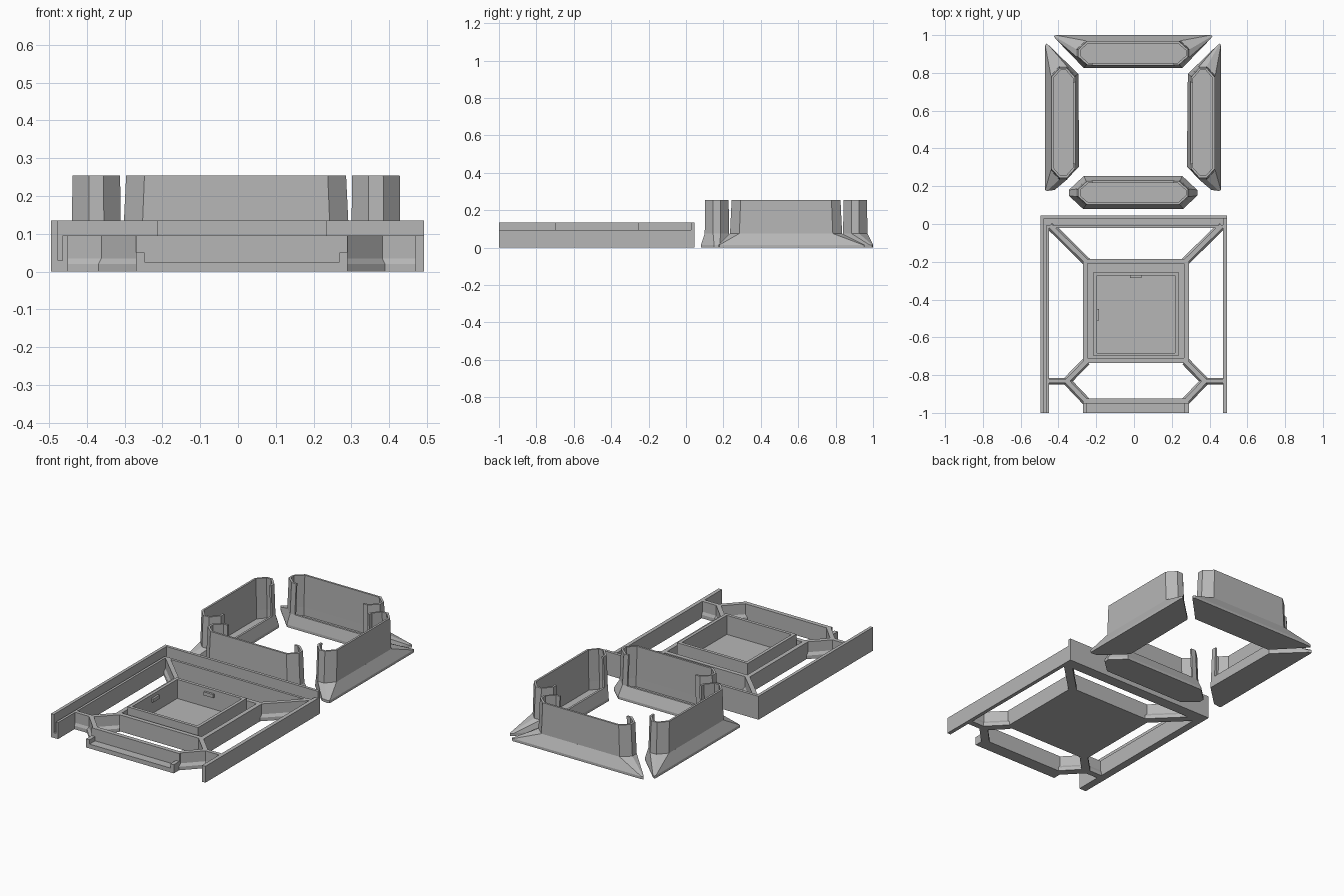
import bpy
import bmesh
from math import radians
from mathutils import Matrix, Vector

cube = bpy.data.objects.get("Cube")
if cube:
    bpy.data.objects.remove(cube, do_unlink=True)

GRAY = (0.47, 0.47, 0.47, 1.0)
mat = bpy.data.materials.new("light gray plastic")
mat.use_nodes = True
mat.diffuse_color = GRAY
mat.node_tree.nodes["Principled BSDF"].inputs["Base Color"].default_value = GRAY


def loft(name, rings):
    """Closed solid through rings given as (points, height)."""
    bm = bmesh.new()
    loops = [[bm.verts.new((x, y, z)) for x, y in pts] for pts, z in rings]
    for low, high in zip(loops, loops[1:]):
        n = len(low)
        for i in range(n):
            j = (i + 1) % n
            bm.faces.new((low[i], low[j], high[j], high[i]))
    bm.faces.new(loops[0][::-1])
    bm.faces.new(loops[-1])
    bmesh.ops.recalc_face_normals(bm, faces=bm.faces)
    mesh = bpy.data.meshes.new(name)
    bm.to_mesh(mesh)
    bm.free()
    mesh.materials.append(mat)
    obj = bpy.data.objects.new(name, mesh)
    bpy.context.collection.objects.link(obj)
    return obj


def box(name, x0, x1, y0, y1, z0, z1):
    pts = [(x0, y0), (x1, y0), (x1, y1), (x0, y1)]
    return loft(name, [(pts, z0), (pts, z1)])


def bar(name, a, b, foot, top, z0, z1):
    """Straight wall from a to b with a wider foot."""
    a, b = Vector(a), Vector(b)
    along = (b - a).normalized()
    side = Vector((-along.y, along.x))

    def outline(w):
        s = side * w / 2
        return [a - s, b - s, b + s, a + s]
    return loft(name, [(outline(foot), z0), (outline(foot), z0 + 0.02),
                       (outline(top), z0 + 0.035), (outline(top), z1)])


def frame(name, x0, x1, y0, y1, t, z0, z1):
    box(name + "_left", x0, x0 + t, y0, y1, z0, z1)
    box(name + "_right", x1 - t, x1, y0, y1, z0, z1)
    box(name + "_front", x0 + t, x1 - t, y0, y0 + t, z0, z1)
    box(name + "_back", x0 + t, x1 - t, y1 - t, y1, z0, z1)


def both_ends(minus, plus):
    """Outline from two end profiles, running around the shape."""
    m = [(-u, v) for u, v in minus]
    return [m[0]] + list(plus) + m[:0:-1]


def scaled(pts, k):
    return [(u * k, v * k) for u, v in pts]


# Light segment covers: end profiles run from the inner to the outer edge
SHARP = [(.26, -.08), (.41, .075), (.42, .09), (.41, .095)]
CLIPPED = [(.23, -.085), (.355, .045), (.36, .085), (.355, .095)]
POINTED = [(.26, -.09), (.34, -.015), (.34, .015), (.265, .085)]
WALL = [(.25, -.065), (.3, -.02), (.3, .02), (.25, .065)]
WALL_IN = [(.245, -.053), (.288, -.015), (.288, .015), (.245, .053)]


def segment(name, x, y, angle, minus, plus):
    base = both_ends(minus, plus)
    outer = both_ends(WALL, WALL)
    inner = both_ends(WALL_IN, WALL_IN)
    parts = [loft(name + "_flange", [
        (base, 0), (base, .015), (outer, .075), (inner, .075), (inner, .02)])]
    # tall wall wraps the outer side and both ends, with short returns
    out = [(.22, -.065)] + WALL
    inn = [(.22, -.053)] + WALL_IN
    strip = (out + [(-u, v) for u, v in out[::-1]]
             + [(-u, v) for u, v in inn] + inn[::-1])
    parts.append(loft(name + "_wall", [(strip, .07), (scaled(strip, .97), .255)]))
    place = Matrix.Translation((x, y, 0)) @ Matrix.Rotation(radians(angle), 4, 'Z')
    for p in parts:
        p.matrix_world = place


segment("back_segment", -.005, .905, 0, SHARP, SHARP)
segment("right_segment", .365, .535, -90, SHARP, CLIPPED)
segment("left_segment", -.375, .535, 90, CLIPPED, SHARP)
segment("front_segment", -.005, .165, 180, POINTED, POINTED)

# Grooved rail on one side and along the back
box("side_rail_floor", -.495, -.45, -1, .045, 0, .03)
box("side_rail_outer", -.495, -.477, -1, .045, .03, .135)
box("side_rail_inner", -.464, -.45, -1, -.005, .03, .095)
box("back_rail_floor", -.45, .492, -.02, .045, 0, .03)
box("back_rail_outer", -.477, .492, .028, .045, .03, .135)
box("back_rail_inner", -.464, .472, -.02, -.005, .03, .095)

# Thin plain rail on the other side
box("thin_rail", .47, .492, -1, .03, 0, .095)

# Centre tray with a raised square pocket
box("tray_floor", -.27, .29, -.735, -.185, 0, .025)
frame("tray_wall", -.27, .29, -.735, -.185, .025, .025, .095)
frame("pocket_wall", -.215, .235, -.7, -.255, .018, .025, .135)
box("pocket_back_clip", -.02, .04, -.285, -.273, .095, .115)
box("pocket_side_clip", -.197, -.185, -.51, -.45, .095, .115)

# Front tray, open at the front
box("front_tray_floor", -.27, .29, -1, -.925, 0, .025)
box("front_tray_wall", -.27, .29, -.95, -.925, .025, .095)

# Ribs joining trays and rails, mirrored about the tray centre
MID = .01
for label, s in (("left", -1), ("right", 1)):
    def at(x, y):
        return (MID + s * x, y)
    node = at(.365, -.832)
    bar(label + "_corner_rib", at(.26, -.2), at(.455, -.008), .045, .025, 0, .095)
    bar(label + "_tray_rib", at(.262, -.727), node, .045, .025, 0, .095)
    bar(label + "_front_rib", at(.262, -.94), node, .045, .025, 0, .095)
    bar(label + "_rail_rib", at(.36, -.832), at(.465, -.832), .035, .022, 0, .095)
    box(label + "_front_tray_end", *sorted((MID + s * .28, MID + s * .258)),
        -1, -.95, .025, .05)
